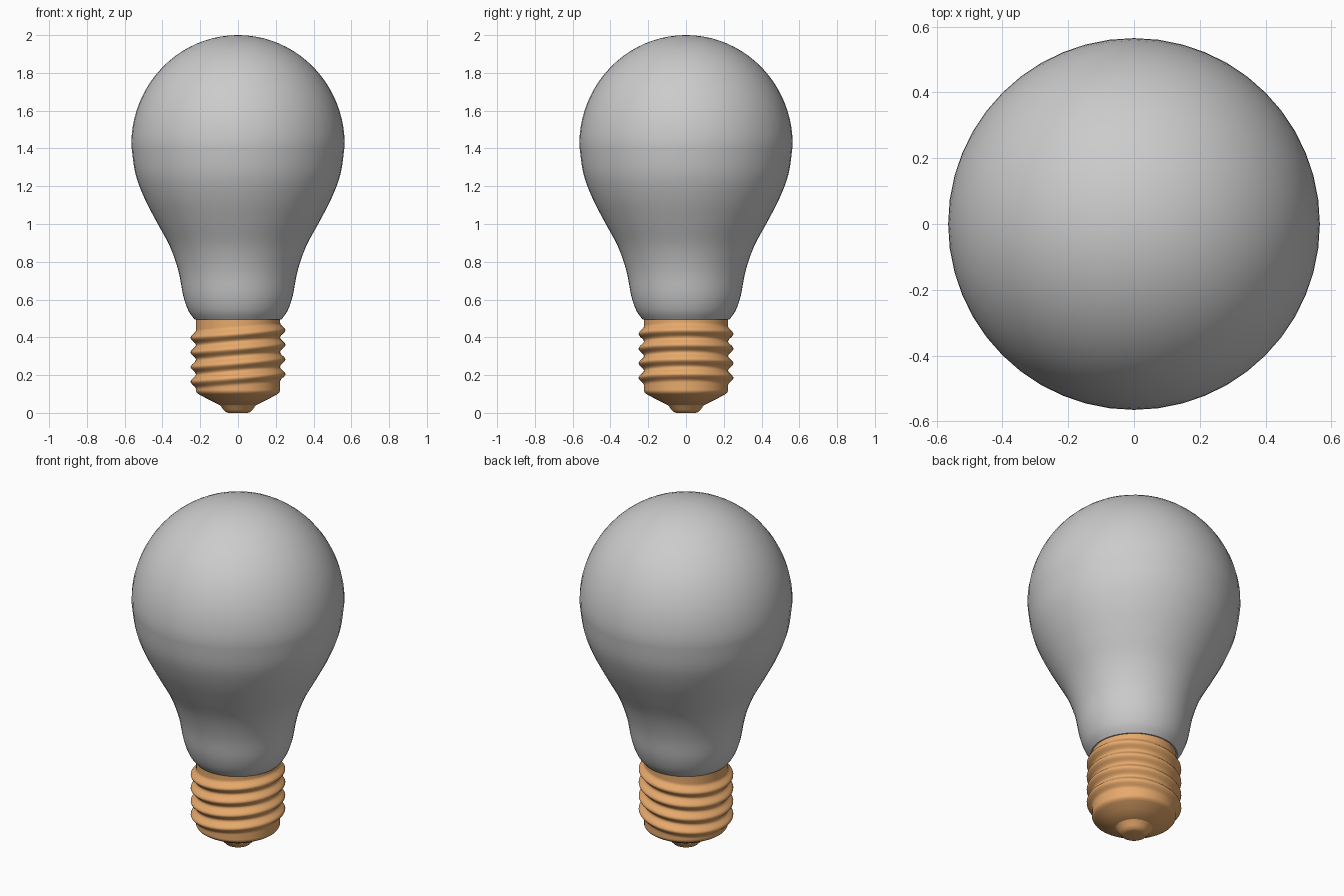
import bpy
from math import sin, cos, pi, radians

if "Cube" in bpy.data.objects:
    bpy.data.objects.remove(bpy.data.objects["Cube"])

SEGMENTS = 48


def lathe(name, rows, radius=None):
    """Revolve (r, z) rows from bottom to top; radius(r, z, angle) may vary r."""
    verts, faces = [], []
    n = SEGMENTS
    for r, z in rows:
        for i in range(n):
            a = 2 * pi * i / n
            rr = radius(r, z, a) if radius else r
            verts.append((rr * cos(a), rr * sin(a), z))
    for k in range(len(rows) - 1):
        for i in range(n):
            j = (i + 1) % n
            faces.append((k * n + i, k * n + j, (k + 1) * n + j, (k + 1) * n + i))
    # Close both ends
    faces.append(tuple(reversed(range(n))))
    faces.append(tuple(range((len(rows) - 1) * n, len(rows) * n)))
    mesh = bpy.data.meshes.new(name)
    mesh.from_pydata(verts, [], faces)
    obj = bpy.data.objects.new(name, mesh)
    bpy.context.collection.objects.link(obj)
    bpy.context.view_layer.objects.active = obj
    obj.select_set(True)
    bpy.ops.object.shade_smooth_by_angle(angle=radians(35))
    obj.select_set(False)
    return obj


def smooth(points, steps=4):
    """Catmull-Rom curve through the profile points."""
    p = [points[0]] + points + [points[-1]]
    out = []
    for k in range(1, len(p) - 2):
        for s in range(steps):
            t = s / steps
            out.append(tuple(
                0.5 * (2 * b + (c - a) * t + (2 * a - 5 * b + 4 * c - d) * t * t
                       + (3 * b - a - 3 * c + d) * t ** 3)
                for a, b, c, d in zip(p[k - 1], p[k], p[k + 1], p[k + 2])))
    return out + [points[-1]]


# Glass bulb: flared neck below, round dome on top
neck = smooth([(0.23, 0.495), (0.262, 0.54), (0.29, 0.62), (0.315, 0.75),
               (0.36, 0.88), (0.43, 1.01), (0.497, 1.14), (0.544, 1.27),
               (0.565, 1.42)])
dome = [(0.565 * cos(t * pi / 40), 1.42 + 0.58 * sin(t * pi / 40))
        for t in range(1, 20)] + [(0.004, 2.0)]
lathe("glass_bulb", neck + dome)

# Screw cap: four slanted thread ridges on a straight sleeve
PITCH, TOP_RIDGE = 0.0775, 0.418


def thread(r, z, angle):
    h = z - 0.02 * cos(angle) - TOP_RIDGE
    if z > 0.12 and -3.5 * PITCH < h < 0.5 * PITCH:
        return r + 0.014 * (1 + cos(2 * pi * h / PITCH))
    return r


base = [(0.1, 0.043), (0.16, 0.073), (0.205, 0.097), (0.217, 0.105), (0.223, 0.116)]
sleeve = [(0.223, 0.122 + 0.376 * k / 56) for k in range(57)]
cap = lathe("screw_cap", base + sleeve, thread)

# Rounded contact button underneath
contact = lathe("contact_button", [(0.05, 0.0), (0.066, 0.005), (0.078, 0.017),
                                   (0.088, 0.032), (0.1, 0.044)])

metal = bpy.data.materials.new("copper")
metal.diffuse_color = (0.8, 0.4, 0.15, 1)
metal.use_nodes = True
metal.node_tree.nodes["Principled BSDF"].inputs["Base Color"].default_value = metal.diffuse_color
for part in (cap, contact):
    part.data.materials.append(metal)
